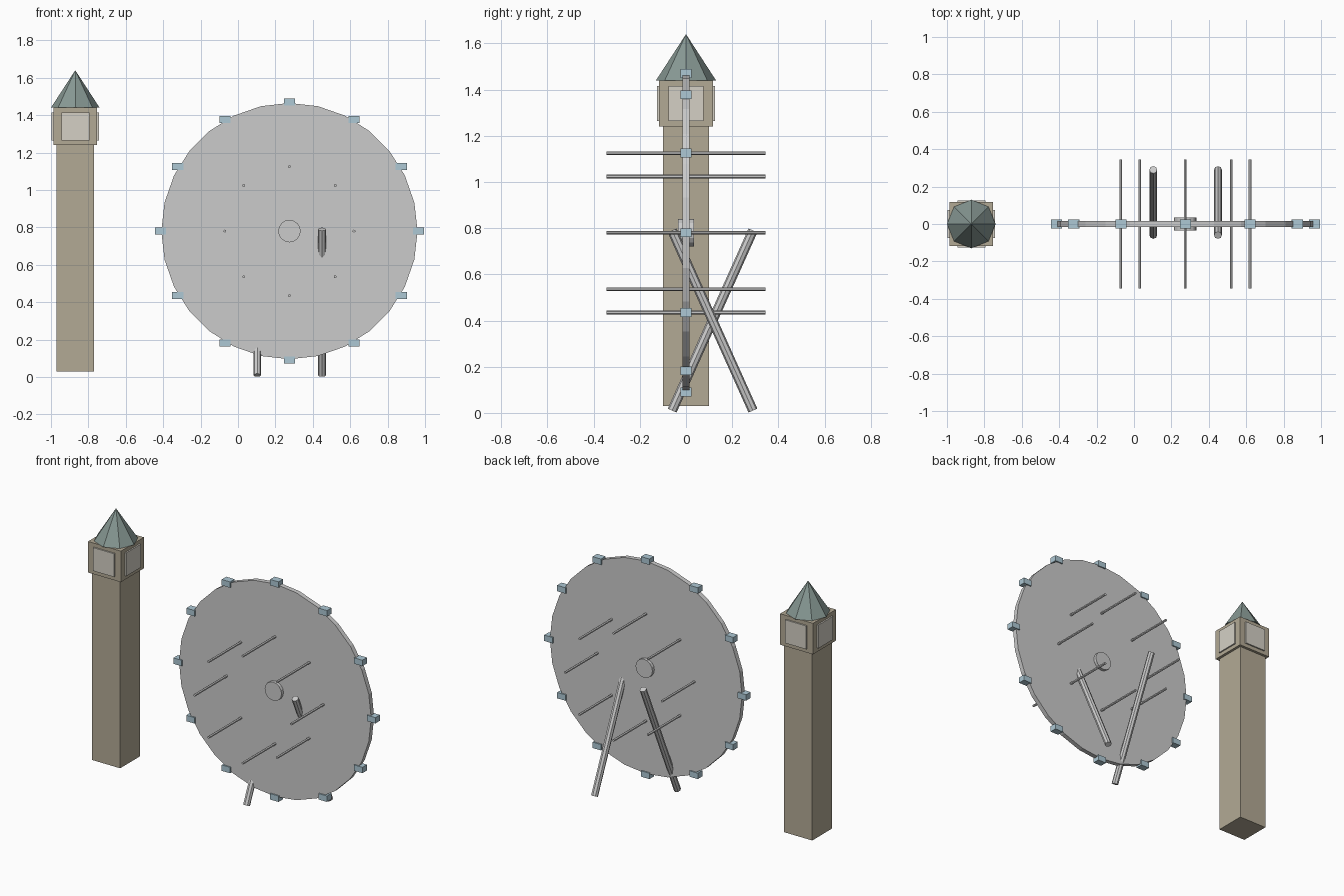
import bpy
from math import pi, sin, cos
from mathutils import Vector

if "Cube" in bpy.data.objects:
    bpy.data.objects.remove(bpy.data.objects["Cube"])

def material(name, rgb):
    m = bpy.data.materials.new(name)
    m.diffuse_color = (*rgb, 1)
    m.use_nodes = True
    m.node_tree.nodes["Principled BSDF"].inputs["Base Color"].default_value = m.diffuse_color
    return m

STONE = material("stone", (0.45, 0.40, 0.30))
DIAL = material("dial", (0.66, 0.63, 0.56))
ROOF = material("roof", (0.24, 0.31, 0.29))
POD = material("pod", (0.42, 0.58, 0.66))
STEEL = material("steel", (0.62, 0.62, 0.64))

def finish(name, mat):
    o = bpy.context.object
    o.name = name
    o.data.materials.append(mat)
    return o

def box(name, loc, size, mat):
    bpy.ops.mesh.primitive_cube_add(size=1, location=loc)
    o = finish(name, mat)
    o.scale = size
    return o

def rod(name, a, b, r, sides, mat):
    a, b = Vector(a), Vector(b)
    d = b - a
    bpy.ops.mesh.primitive_cylinder_add(vertices=sides, radius=r, depth=d.length, location=(a + b) / 2)
    o = finish(name, mat)
    o.rotation_euler = d.to_track_quat('Z', 'Y').to_euler()
    return o

# Clock tower
TX = -0.87
box("tower_shaft", (TX, 0, 0.635), (0.2, 0.2, 1.21), STONE)
box("clock_housing", (TX, 0, 1.34), (0.234, 0.234, 0.2), STONE)
for i in range(4):
    a = i * pi / 2
    face = box(f"clock_dial_{i}", (TX + 0.118 * cos(a), 0.118 * sin(a), 1.34), (0.016, 0.15, 0.15), DIAL)
    face.rotation_euler.z = a
bpy.ops.mesh.primitive_cone_add(vertices=8, radius1=0.13, radius2=0, depth=0.2, location=(TX, 0, 1.54))
finish("tower_roof", ROOF)

# Wheel disc and hub
WX, WZ = 0.275, 0.78
def on_wheel(r, a, y=0):
    return (WX + r * cos(a), y, WZ + r * sin(a))

rod("wheel_disc", (WX, -0.015, WZ), (WX, 0.015, WZ), 0.685, 28, STEEL)
rod("wheel_hub", (WX, -0.035, WZ), (WX, 0.035, WZ), 0.06, 16, STEEL)

# Cross rods through the disc
for i in range(8):
    a = i * pi / 4
    rod(f"cross_rod_{i}", on_wheel(0.345, a, -0.345), on_wheel(0.345, a, 0.345), 0.008, 6, STEEL)

# Passenger pods around the rim
for i in range(12):
    box(f"pod_{i}", on_wheel(0.69, i * pi / 6), (0.06, 0.046, 0.038), POD)

# Crossed support legs
rod("left_leg", (0.103, -0.06, 0.01), (0.103, 0.29, 0.79), 0.021, 8, STEEL)
rod("right_leg", (0.449, 0.29, 0.01), (0.449, -0.06, 0.79), 0.021, 8, STEEL)
